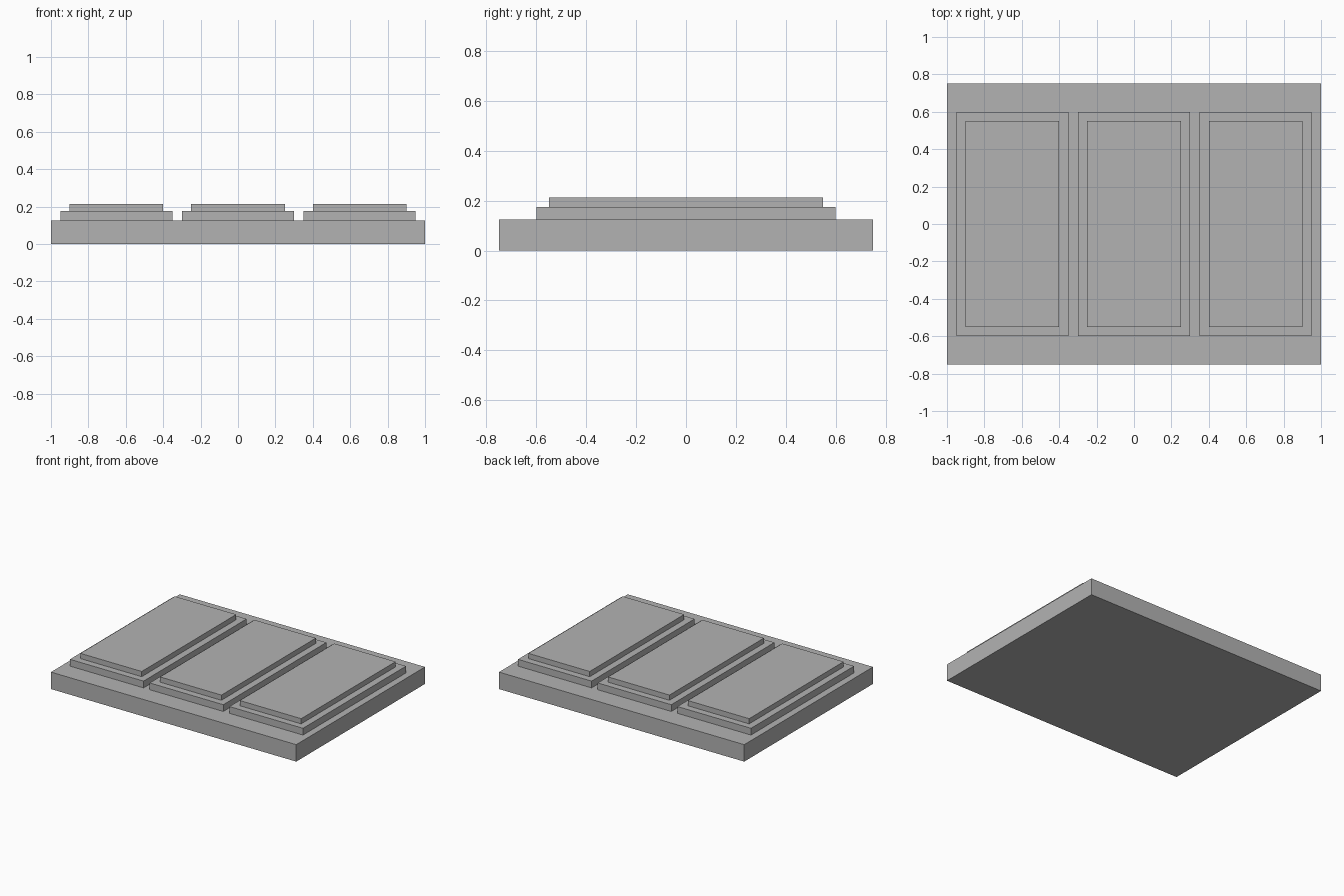
import bpy

cube = bpy.data.objects.get("Cube")
if cube:
    bpy.data.objects.remove(cube, do_unlink=True)

GREY = (0.45, 0.45, 0.45, 1.0)
grey = bpy.data.materials.new("plain grey")
grey.use_nodes = True
grey.diffuse_color = GREY
grey.node_tree.nodes["Principled BSDF"].inputs["Base Color"].default_value = GREY


def slab(name, x, width, depth, bottom, top):
    """Flat box centred on y, spanning bottom to top."""
    bpy.ops.mesh.primitive_cube_add(size=1, location=(x, 0, (bottom + top) / 2))
    obj = bpy.context.object
    obj.name = name
    obj.scale = (width, depth, top - bottom)
    bpy.ops.object.transform_apply(location=False, rotation=False, scale=True)
    obj.data.materials.append(grey)


# Heights of the three stacked layers
BASE_TOP, LOWER_TOP, UPPER_TOP = 0.125, 0.175, 0.2135

slab("base_slab", 0, 2.0, 1.5, 0, BASE_TOP)

# Three stepped panels, side by side
for side, x in (("right", -0.65), ("middle", 0), ("left", 0.65)):
    slab(side + "_lower_panel", x, 0.6, 1.2, BASE_TOP, LOWER_TOP)
    slab(side + "_upper_panel", x, 0.5, 1.1, LOWER_TOP, UPPER_TOP)
